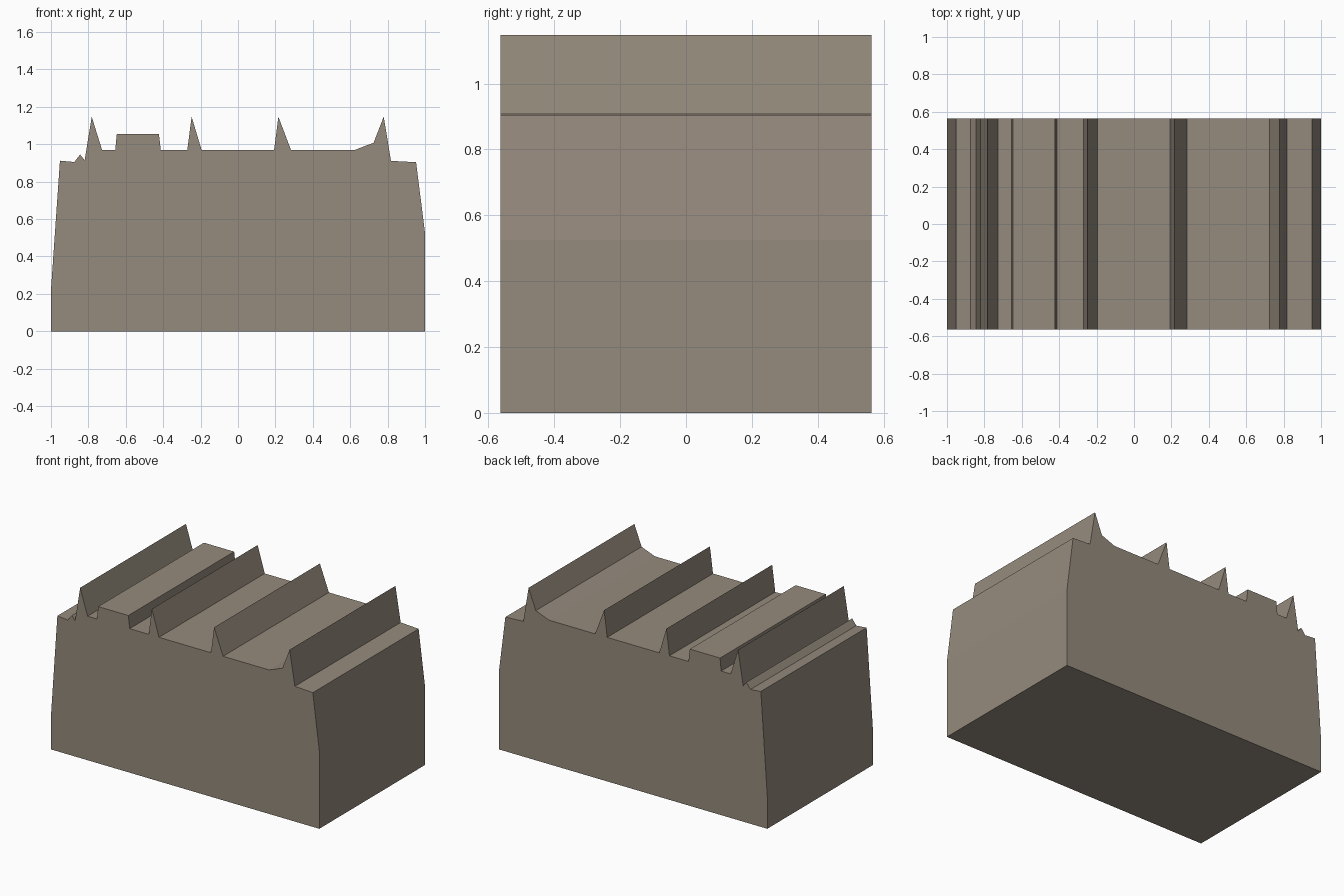
import bpy, bmesh

if "Cube" in bpy.data.objects:
    bpy.data.objects.remove(bpy.data.objects["Cube"])

# Stone colour
stone = bpy.data.materials.new("warm grey stone")
stone.diffuse_color = (0.30, 0.255, 0.205, 1)
stone.use_nodes = True
stone.node_tree.nodes["Principled BSDF"].inputs["Base Color"].default_value = stone.diffuse_color

HALF_DEPTH = 0.563
FLOOR, PEAK, ROOF = 0.97, 1.147, 1.056

# Front outline (x, z), counter-clockwise from the bottom left
profile = [
    (-1, 0), (1, 0), (1, 0.525), (0.952, 0.904), (0.818, 0.911),   # base, right side and ledge
    (0.779, PEAK), (0.725, 1.008), (0.626, FLOOR),                 # right ridge
    (0.283, FLOOR), (0.216, PEAK), (0.193, FLOOR),                 # inner right ridge
    (-0.195, FLOOR), (-0.248, PEAK), (-0.271, FLOOR),              # inner left ridge
    (-0.413, FLOOR), (-0.423, ROOF), (-0.648, ROOF), (-0.656, FLOOR),  # flat raised block
    (-0.727, FLOOR), (-0.782, PEAK), (-0.82, 0.914),               # left ridge
    (-0.844, 0.945), (-0.875, 0.905), (-0.952, 0.912), (-1, 0.22), # small ridge, left ledge and side
]

# Extrude the outline from front to back
bm = bmesh.new()
front = bm.faces.new([bm.verts.new((x, -HALF_DEPTH, z)) for x, z in profile])
ext = bmesh.ops.extrude_face_region(bm, geom=[front], use_keep_orig=True)
for v in ext["geom"]:
    if isinstance(v, bmesh.types.BMVert):
        v.co.y = HALF_DEPTH
bmesh.ops.recalc_face_normals(bm, faces=bm.faces)
mesh = bpy.data.meshes.new("ridged_block")
bm.to_mesh(mesh)
bm.free()
mesh.materials.append(stone)
block = bpy.data.objects.new("ridged_block", mesh)
bpy.context.collection.objects.link(block)
